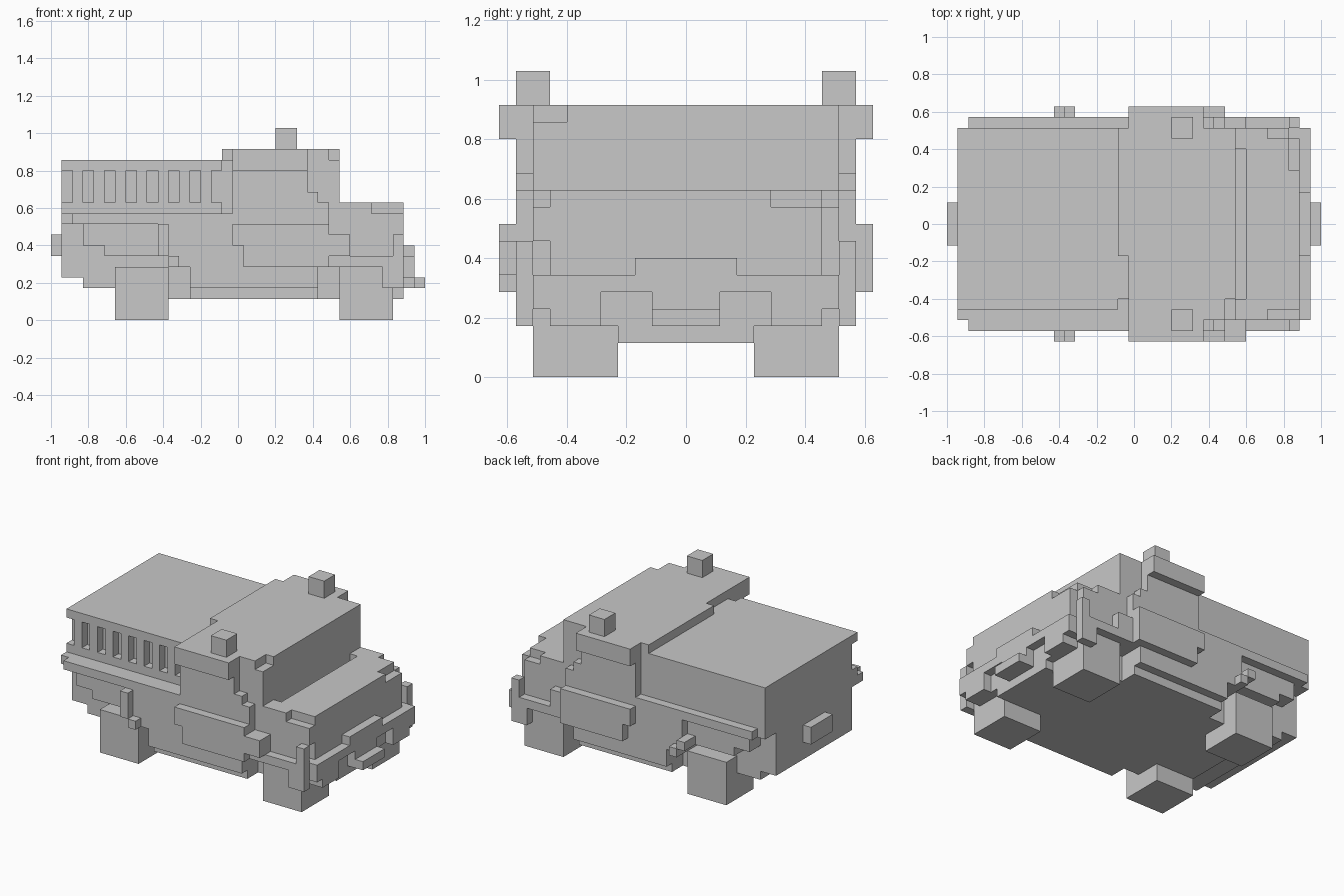
import bpy
import bmesh
from mathutils import Matrix, Vector

UNIT = 2 / 35           # edge of one block
LENGTH, WIDTH = 35, 22  # whole truck, in blocks

if "Cube" in bpy.data.objects:
    bpy.data.objects.remove(bpy.data.objects["Cube"])

paint = bpy.data.materials.new("plain_grey")
paint.use_nodes = True
GREY = (0.58, 0.58, 0.58, 1)
paint.diffuse_color = GREY
paint.node_tree.nodes["Principled BSDF"].inputs["Base Color"].default_value = GREY


def part(name, *boxes, mirror=False):
    """One object from block boxes, each given as x, y and z ranges."""
    bm = bmesh.new()
    solids = list(boxes)
    if mirror:
        solids += [(x, (WIDTH - y[1], WIDTH - y[0]), z) for x, y, z in boxes]
    for ranges in solids:
        low = Vector([r[0] for r in ranges])
        high = Vector([r[1] for r in ranges])
        middle = (low + high) / 2 - Vector((LENGTH / 2, WIDTH / 2, 0))
        size = (high - low) * UNIT
        bmesh.ops.create_cube(bm, size=1, matrix=Matrix.Translation(middle * UNIT)
                              @ Matrix.Diagonal((*size, 1)))
    mesh = bpy.data.meshes.new(name)
    bm.to_mesh(mesh)
    bm.free()
    mesh.materials.append(paint)
    obj = bpy.data.objects.new(name, mesh)
    bpy.context.collection.objects.link(obj)
    return obj


# Wheels and underside
for name, start in (("rear_wheels", 6), ("front_wheels", 27)):
    part(name, ((start, start + 5), (2, 7), (0, 5)), mirror=True)
part("chassis",
     ((13, 25), (2, 20), (2, 5)),
     ((11, 27), (4, 18), (2, 5)),
     ((6, 33), (7, 15), (2, 5)),
     ((3, 33), (4, 18), (3, 5)))
part("sills", ((13, 25), (1, 2), (3, 5)), mirror=True)

# Lower body: narrow core, with side skirts stepped around the wheels
part("lower_core", ((1, 33), (4, 18), (4, 10)))
part("rear_skirts",
     ((3, 5), (2, 4), (7, 9)),
     ((5, 11), (2, 4), (6, 9)), mirror=True)
part("front_skirts",
     ((11, 32), (2, 4), (5, 10)),
     ((32, 33), (3, 4), (3, 10)), mirror=True)
part("mid_side_panels", ((11, 17), (1, 2), (6, 10)), mirror=True)
part("fender_blocks",
     ((10, 11), (0, 2), (6, 7)),
     ((11, 12), (0, 2), (5, 6)), mirror=True)
part("right_fender_post", ((10, 11), (0, 2), (7, 9)))
part("mid_side_lower", ((12, 17), (1, 2), (5, 6)), mirror=True)

# Cargo box, with a slotted wall on its right
part("cargo_box", ((1, 17), (4, 20), (9, 15)))
part("slot_rails",
     ((1, 16), (3, 4), (14, 15)),
     ((1, 16), (3, 4), (9, 11)))
part("slot_pillars", *[((x, x + 1), (3, 4), (11, 14)) for x in range(2, 16, 2)])
part("right_ledge", ((2, 17), (1, 4), (9, 10)), ((1, 17), (2, 4), (9, 10)))
part("left_ledge", ((2, 13), (20, 21), (9, 10)))
part("rear_handle", ((0, 1), (9, 13), (6, 8)))

# Cab
part("cab",
     ((17, 27), (2, 20), (9, 15)),
     ((17, 26), (2, 20), (15, 16)),
     ((26, 27), (4, 20), (15, 16)),
     ((16, 17), (8, 20), (15, 16)))
part("cab_sides",
     ((17, 24), (1, 2), (5, 16)),
     ((24, 25), (1, 2), (5, 12)),
     ((25, 26), (1, 2), (5, 11)),
     ((26, 28), (1, 2), (5, 8)), mirror=True)
part("roof_lips", ((17, 24), (0, 1), (14, 16)), mirror=True)
part("roof_stacks", ((21, 23), (1, 3), (16, 18)), mirror=True)
part("door_panels",
     ((17, 26), (0, 1), (7, 9)),
     ((18, 26), (0, 1), (5, 7)), mirror=True)
part("right_door_extension", ((26, 28), (0, 1), (6, 8)))

# Hood, with a groove below the windscreen and stepped corners
part("hood",
     ((28, 32), (3, 19), (10, 11)),
     ((32, 33), (3, 16), (10, 11)))
part("hood_sides",
     ((27, 30), (2, 3), (10, 11)),
     ((27, 28), (3, 4), (10, 11)), mirror=True)
part("right_hood_corner", ((32, 33), (2, 3), (8, 10)))

# Front fenders, grille and bumper
part("front_fenders",
     ((28, 31), (1, 2), (5, 6)),
     ((31, 33), (1, 2), (3, 6)),
     ((32, 33), (1, 3), (4, 6)),
     ((32, 33), (1, 2), (6, 8)), mirror=True)
part("bumper",
     ((33, 34), (2, 20), (5, 6)),
     ((33, 34), (8, 14), (6, 7)),
     ((33, 34), (9, 13), (3, 5)))
part("bumper_ends",
     ((33, 34), (3, 6), (3, 5)),
     ((33, 34), (2, 3), (4, 5)), mirror=True)
part("tow_bar", ((34, 35), (9, 13), (3, 4)))
